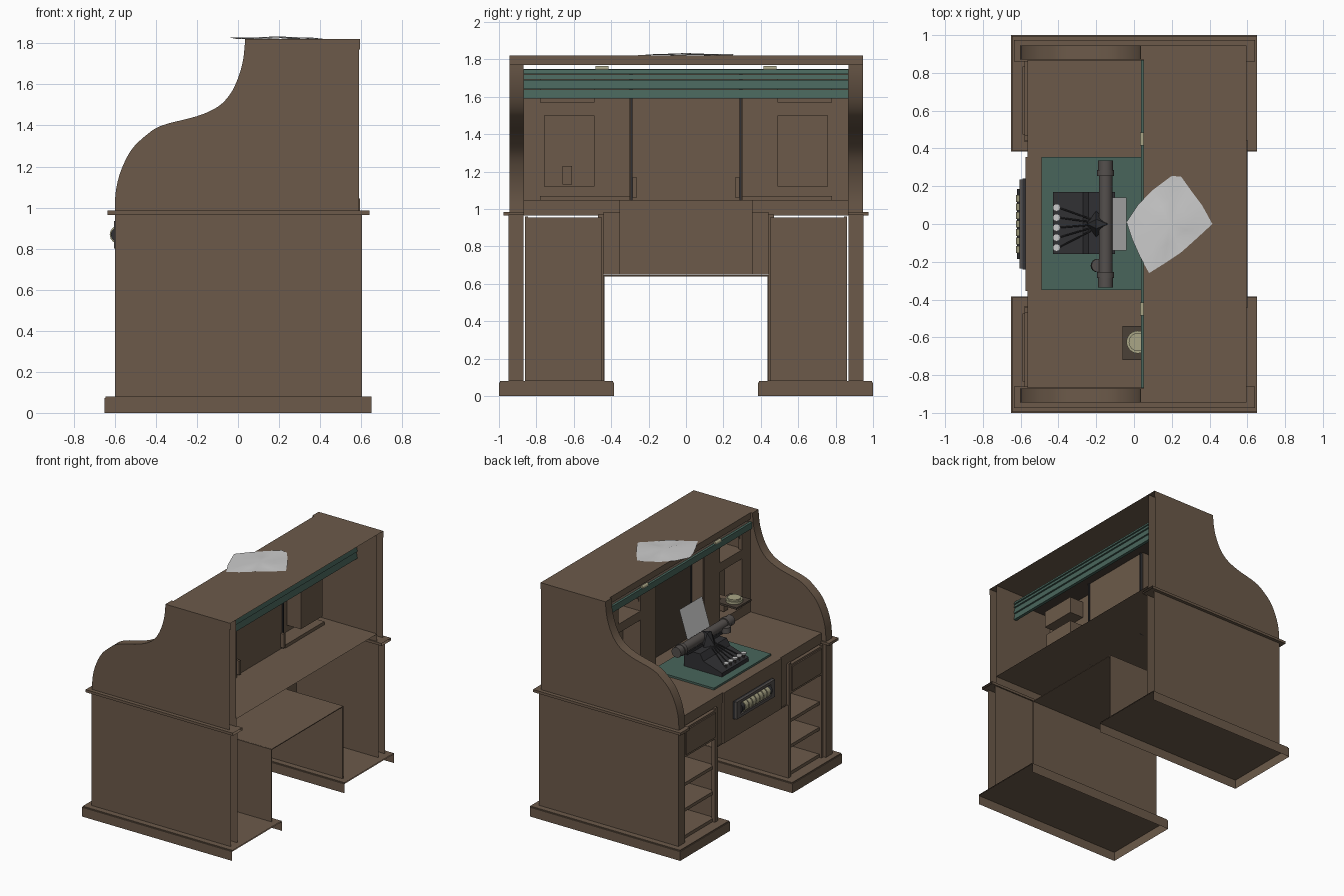
import bpy, bmesh, math
from mathutils import Vector

if "Cube" in bpy.data.objects:
    bpy.data.objects.remove(bpy.data.objects["Cube"])


def material(name, rgb):
    m = bpy.data.materials.new(name)
    m.diffuse_color = (*rgb, 1)
    m.use_nodes = True
    m.node_tree.nodes["Principled BSDF"].inputs["Base Color"].default_value = m.diffuse_color
    return m


WOOD = material("wood", (0.15, 0.102, 0.068))
DARKWOOD = material("dark_wood", (0.07, 0.052, 0.038))
GREEN = material("green", (0.065, 0.13, 0.105))
BLACK = material("black_metal", (0.03, 0.03, 0.033))
STEEL = material("steel", (0.09, 0.08, 0.075))
BRASS = material("pale_brass", (0.4, 0.38, 0.24))
IVORY = material("ivory", (0.65, 0.65, 0.62))


def make(name, verts, faces, mat=None, smooth=False):
    me = bpy.data.meshes.new(name)
    me.from_pydata([tuple(v) for v in verts], [], faces)
    bm = bmesh.new()
    bm.from_mesh(me)
    bmesh.ops.recalc_face_normals(bm, faces=bm.faces)
    bm.to_mesh(me)
    bm.free()
    ob = bpy.data.objects.new(name, me)
    bpy.context.collection.objects.link(ob)
    if mat:
        me.materials.append(mat)
    if smooth:
        bpy.context.view_layer.objects.active = ob
        ob.select_set(True)
        bpy.ops.object.shade_smooth_by_angle(angle=math.radians(35))
        ob.select_set(False)
    return ob


def box(name, x, y, z, mat=WOOD, skip=()):
    v = [(a, b, c) for a in x for b in y for c in z]
    f = {"x0": (0, 1, 3, 2), "x1": (4, 6, 7, 5), "y0": (0, 4, 5, 1),
         "y1": (2, 3, 7, 6), "z0": (0, 2, 6, 4), "z1": (1, 5, 7, 3)}
    return make(name, v, [q for k, q in f.items() if k not in skip], mat)


def pair(name, x, y, z, mat=WOOD, skip=()):
    for tag, s in (("left", -1), ("right", 1)):
        yy = sorted((s * y[0], s * y[1]))
        swap = {"y0": "y1", "y1": "y0"} if s < 0 else {}
        box(f"{name}_{tag}", x, yy, z, mat, [swap.get(k, k) for k in skip])


def prism(name, pts, y0, y1, mat=WOOD, open_edges=(), smooth=False):
    n = len(pts)
    v = [(x, y, z) for y in (y0, y1) for x, z in pts]
    f = [tuple(range(n)), tuple(range(2 * n - 1, n - 1, -1))]
    f += [(i, (i + 1) % n, n + (i + 1) % n, n + i) for i in range(n) if i not in open_edges]
    return make(name, v, f, mat, smooth)


def cyl(name, a, b, r, mat, n=20):
    a, b = Vector(a), Vector(b)
    q = (b - a).to_track_quat('Z', 'Y')
    ring = [q @ Vector((r * math.cos(2 * math.pi * i / n), r * math.sin(2 * math.pi * i / n), 0)) for i in range(n)]
    f = [tuple(range(n)), tuple(range(n, 2 * n))]
    f += [(i, (i + 1) % n, n + (i + 1) % n, n + i) for i in range(n)]
    return make(name, [a + p for p in ring] + [b + p for p in ring], f, mat, True)


def spline(p, k=4):
    out = []
    for i in range(len(p) - 1):
        a, b, c, d = (Vector(p[max(0, min(len(p) - 1, i + j))]) for j in (-1, 0, 1, 2))
        for s in range(k):
            t = s / k
            out.append(tuple(0.5 * (2 * b + (c - a) * t + (2 * a - 5 * b + 4 * c - d) * t * t
                                    + (3 * b - a - 3 * c + d) * t ** 3)))
    return out + [p[-1]]


# Curved upper sides, hollow and open at the back
curve = spline([(-.6, .98), (-.595, 1.08), (-.57, 1.18), (-.52, 1.28), (-.45, 1.35), (-.37, 1.4),
                (-.2, 1.445), (-.1, 1.49), (-.04, 1.55), (0, 1.63), (.025, 1.72), (.035, 1.82)])
profile = curve + [(.59, 1.82), (.59, .98)]
for tag, s in (("left", -1), ("right", 1)):
    prism(f"upper_side_{tag}", profile, s * .87, s * .945, WOOD, (len(profile) - 2, len(profile) - 1), True)

# Lower sides, hollow plinths and waist mouldings
pair("lower_side", (-.6, .605), (.87, .95), (.08, .97), skip=("x1", "z0"))
pair("plinth", (-.65, .65), (.385, 1.0), (0, .072), skip=("x1", "z0"))
pair("plinth_bevel", (-.645, .65), (.39, .995), (.072, .08), skip=("x1", "z0"))
pair("waist_moulding", (-.635, .64), (.86, .975), (.965, .985), skip=("x1",))

# Top board
box("top_board", (.05, .595), (-.945, .945), (1.77, 1.82), skip=("z0", "x1"))

# Pedestals: walls, drawers and open shelves
pair("pedestal_wall", (-.58, .6), (.435, .445), (.08, .645))
pair("pedestal_outer_wall", (-.58, -.1), (.845, .862), (.08, .96))
pair("pedestal_stile", (-.58, -.55), (.44, .47), (.08, .97))
pair("pedestal_back", (-.12, -.1), (.45, .845), (.09, .73))
pair("pedestal_drawer", (-.58, -.1), (.45, .86), (.73, .955))
pair("drawer_face", (-.59, -.58), (.475, .835), (.75, .94))
for i, z in enumerate((.09, .3, .5)):
    pair(f"pedestal_shelf_{i}", (-.56, -.1), (.45, .85), (z - .01, z + .015))

# Desktop, kneehole ceiling and centre drawer
box("desktop", (-.565, .595), (-.868, .868), (.965, 1.045), skip=("x1", "z0"))
box("kneehole_ceiling", (-.56, .6), (-.44, .44), (.64, .646))
box("apron", (-.56, -.54), (-.44, .44), (.65, .985))
box("centre_drawer", (-.575, -.53), (-.355, .355), (.65, 1.045))

# Cabinet with niches behind the desktop
pair("cabinet_base", (.05, .2), (.3, .78), (1.045, 1.07))
pair("cabinet_inner_stile", (.05, .08), (.3, .49), (1.045, 1.74))
pair("cabinet_outer_stile", (.05, .08), (.76, .868), (1.045, 1.74))
for i, z in enumerate(((1.07, 1.12), (1.5, 1.57), (1.7, 1.74))):
    pair(f"cabinet_rail_{i}", (.05, .08), (.49, .76), z)
pair("lower_niche", (.08, .2), (.49, .76), (1.12, 1.5), skip=("x0",))
pair("upper_niche", (.08, .2), (.49, .78), (1.57, 1.7), skip=("x0",))
pair("cabinet_return", (.06, .17), (.295, .305), (1.045, 1.74))
for tag, s in (("left", -1), ("right", 1)):
    # Scalloped arch in the upper niche
    arch = [(s * (.625 + .135 * math.cos(math.pi * i / 12)), 1.64 + .06 * math.sin(math.pi * i / 12)) for i in range(13)]
    arch += [(s * .49, 1.7), (s * .76, 1.7)]
    make(f"niche_arch_{tag}", [(.065, y, z) for y, z in arch], [tuple(range(15))], WOOD)
box("centre_panel", (.16, .17), (-.29, .29), (1.045, 1.73), DARKWOOD)
box("centre_panel_back", (.17, .18), (-.29, .29), (1.045, 1.73))
pair("panel_post", (.155, .19), (.287, .298), (1.045, 1.73), BLACK)
pair("panel_hinge", (.18, .21), (.265, .285), (1.06, 1.17))

# Rolled back tambour: front lip, flat run, hanging slats and pulls
box("tambour_lip", (.036, .056), (-.868, .868), (1.7, 1.75), GREEN)
box("tambour_run", (.05, .41), (-.868, .868), (1.735, 1.745), DARKWOOD)
for i, (z0, z1) in enumerate(((1.59, 1.64), (1.643, 1.69), (1.693, 1.72), (1.722, 1.745))):
    prism(f"tambour_slat_{i}", [(.4, z0), (.425, z0), (.415, z1), (.4, z1)], -.868, .868, GREEN)
for tag, s in (("left", -1), ("right", 1)):
    cyl(f"tambour_pull_{tag}", (.045, s * .45 - .035, 1.752), (.045, s * .45 + .035, 1.752), .013, BRASS, 12)

# Small tray with a dish
box("tray", (-.06, .12), (-.72, -.54), (1.215, 1.23), DARKWOOD)
box("tray_post", (.1, .21), (-.66, -.61), (1.13, 1.23))
cyl("dish", (.02, -.625, 1.23), (.02, -.625, 1.25), .06, BRASS, 24)
cyl("dish_rim", (.02, -.625, 1.25), (.02, -.625, 1.262), .048, BRASS, 24)

# Number wheels on the centre drawer
box("wheel_plate", (-.59, -.575), (-.24, .24), (.8, .935), BLACK)
for i, z in enumerate(((.8, .822), (.913, .935))):
    box(f"wheel_frame_rail_{i}", (-.605, -.58), (-.235, .235), z, STEEL)
pair("wheel_frame_end", (-.605, -.58), (.185, .235), (.822, .913), STEEL)
for i in range(7):
    y = -.135 + i * .045
    cyl(f"number_wheel_{i}", (-.58, y - .018, .868), (-.58, y + .018, .868), .045, BRASS, 14)
cyl("wheel_axle", (-.585, -.185, .868), (-.585, .185, .868), .035, BLACK, 12)

# Desk mat and typewriter
box("desk_mat", (-.49, .045), (-.35, .355), (1.045, 1.06), GREEN)
prism("typewriter_body", [(-.43, 1.06), (-.43, 1.09), (-.27, 1.14), (-.24, 1.19), (-.1, 1.19), (-.1, 1.06)], -.16, .17, BLACK)
cyl("carriage_roller", (-.15, -.27, 1.24), (-.15, .28, 1.24), .036, STEEL)
for tag, s in (("left", -1), ("right", 1)):
    cyl(f"roller_collar_{tag}", (-.15, s * .255, 1.24), (-.15, s * .285, 1.24), .045, STEEL)
    cyl(f"roller_knob_{tag}", (-.15, s * .285, 1.24), (-.15, s * .335, 1.24), .04, STEEL)
    box(f"carriage_bracket_{tag}", (-.18, -.12), (s * .13 - .012, s * .13 + .012), (1.18, 1.24), BLACK)
box("carriage_rail", (-.18, -.12), (-.24, .24), (1.19, 1.21), BLACK)
cyl("carriage_bell", (-.195, -.22, 1.2), (-.19, -.22, 1.24), .035, STEEL, 16)
make("type_hood", [(-.25, 0, 1.19), (-.2, .07, 1.19), (-.14, 0, 1.28), (-.2, -.07, 1.19), (-.2, .025, 1.285), (-.2, -.025, 1.285)],
     [(0, 1, 4), (0, 4, 5), (0, 5, 3), (1, 2, 4), (2, 5, 4), (2, 3, 5), (0, 3, 2, 1)], BLACK)
for i in range(5):
    y = -.125 + i * .053
    cyl(f"key_stem_{i}", (-.41, y, 1.09), (-.41, y, 1.125), .006, STEEL, 8)
    cyl(f"key_{i}", (-.41, y, 1.125), (-.41, y, 1.135), .02, IVORY, 12)
    cyl(f"type_bar_{i}", (-.4, y, 1.1), (-.23, y * .3, 1.195), .004, BLACK, 6)
make("typed_sheet", [(-.12, -.14, 1.22), (-.12, .14, 1.22), (-.04, .14, 1.47), (-.04, -.14, 1.47)], [(0, 1, 2, 3)])

# Crumpled paper lying on the top
rim = [(-.04, .01), (.02, .1), (.1, .18), (.2, .255), (.25, .25), (.3, .18), (.36, .1), (.415, 0),
       (.35, -.06), (.25, -.15), (.16, -.21), (.08, -.26), (.03, -.17), (-.01, -.08)]
n = len(rim)
cx, cy = .19, 0
verts = [(x, y, 1.822 + .006 * (i % 3 == 0)) for i, (x, y) in enumerate(rim)]
verts += [(cx + (x - cx) * .5, cy + (y - cy) * .5, 1.823 + .006 * (i % 2)) for i, (x, y) in enumerate(rim)]
verts.append((cx, cy, 1.834))
faces = [(i, (i + 1) % n, n + (i + 1) % n, n + i) for i in range(n)]
faces += [(n + i, n + (i + 1) % n, 2 * n) for i in range(n)]
make("loose_paper", verts, faces, None, True)
